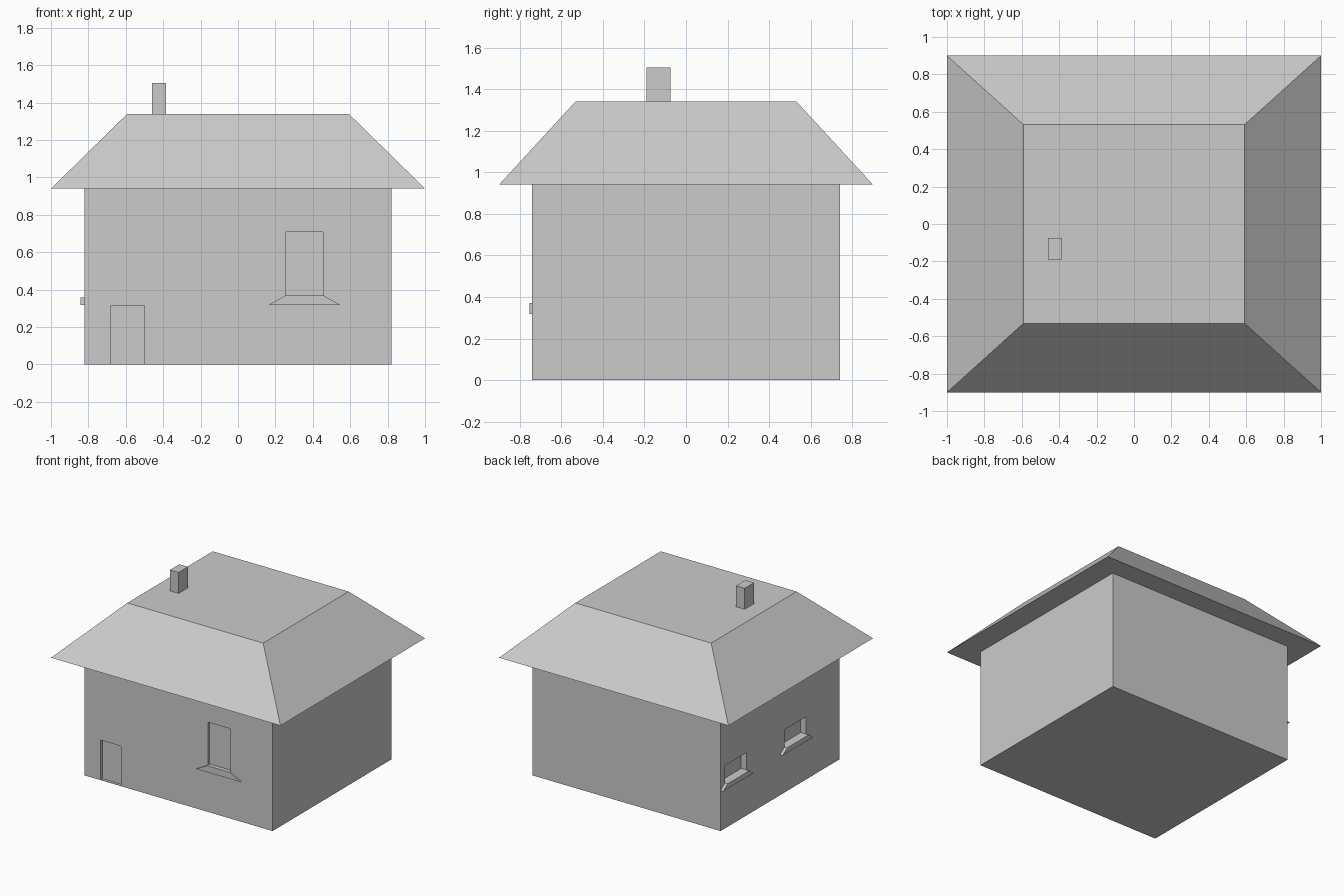
import bpy, bmesh

if "Cube" in bpy.data.objects:
    bpy.data.objects.remove(bpy.data.objects["Cube"])


def make_object(name, bm):
    bmesh.ops.recalc_face_normals(bm, faces=bm.faces[:])
    mesh = bpy.data.meshes.new(name)
    bm.to_mesh(mesh)
    bm.free()
    obj = bpy.data.objects.new(name, mesh)
    bpy.context.collection.objects.link(obj)
    return obj


def loft(name, bottom, top):
    """Closed solid between two matching outlines."""
    bm = bmesh.new()
    a = [bm.verts.new(p) for p in bottom]
    b = [bm.verts.new(p) for p in top]
    bm.faces.new(a)
    bm.faces.new(b)
    n = len(a)
    for i in range(n):
        j = (i + 1) % n
        bm.faces.new((a[i], a[j], b[j], b[i]))
    return make_object(name, bm)


def rect(x0, x1, y0, y1, z):
    return [(x0, y0, z), (x1, y0, z), (x1, y1, z), (x0, y1, z)]


def box(name, x0, x1, y0, y1, z0, z1):
    return loft(name, rect(x0, x1, y0, y1, z0), rect(x0, x1, y0, y1, z1))


def carve(target, cutter):
    """Cut a recess and discard the cutter."""
    mod = target.modifiers.new("recess", "BOOLEAN")
    mod.operation = 'DIFFERENCE'
    mod.solver = 'EXACT'
    mod.object = cutter
    bpy.context.view_layer.objects.active = target
    bpy.ops.object.modifier_apply(modifier=mod.name)
    bpy.data.objects.remove(cutter)


WX, WY, EAVE, TOP = 0.82, 0.74, 0.94, 1.34

# Walls
walls = box("walls", -WX, WX, -WY, WY, 0, EAVE)

# Door and window recesses in the front wall
carve(walls, box("door_cutter", -0.68, -0.50, -1, -WY + 0.022, 0.003, 0.315))
carve(walls, box("window_cutter", 0.257, 0.454, -1, -WY + 0.02, 0.37, 0.707))

# Front window sill: trapezoid profile standing proud of the wall
profile = [(0.163, 0.318), (0.548, 0.318), (0.454, 0.37), (0.257, 0.37)]
loft("front_sill", [(x, -WY, z) for x, z in profile],
     [(x, -WY - 0.012, z) for x, z in profile])

# Left wall windows with matching sills
for i, yc in enumerate((0.55, -0.19)):
    carve(walls, box("window_cutter", -1, -WX + 0.048,
                     yc - 0.135, yc + 0.135, 0.357, 0.495))
    profile = [(yc - 0.19, 0.318), (yc + 0.19, 0.318),
               (yc + 0.135, 0.357), (yc - 0.135, 0.357)]
    loft(f"left_sill_{i + 1}", [(-WX, y, z) for y, z in profile],
         [(-WX - 0.022, y, z) for y, z in profile])

# Flat-topped hipped roof
loft("roof", rect(-1, 1, -0.9, 0.9, EAVE),
     rect(-0.592, 0.592, -0.532, 0.532, TOP))

# Chimney
box("chimney", -0.46, -0.384, -0.19, -0.074, TOP, 1.505)
